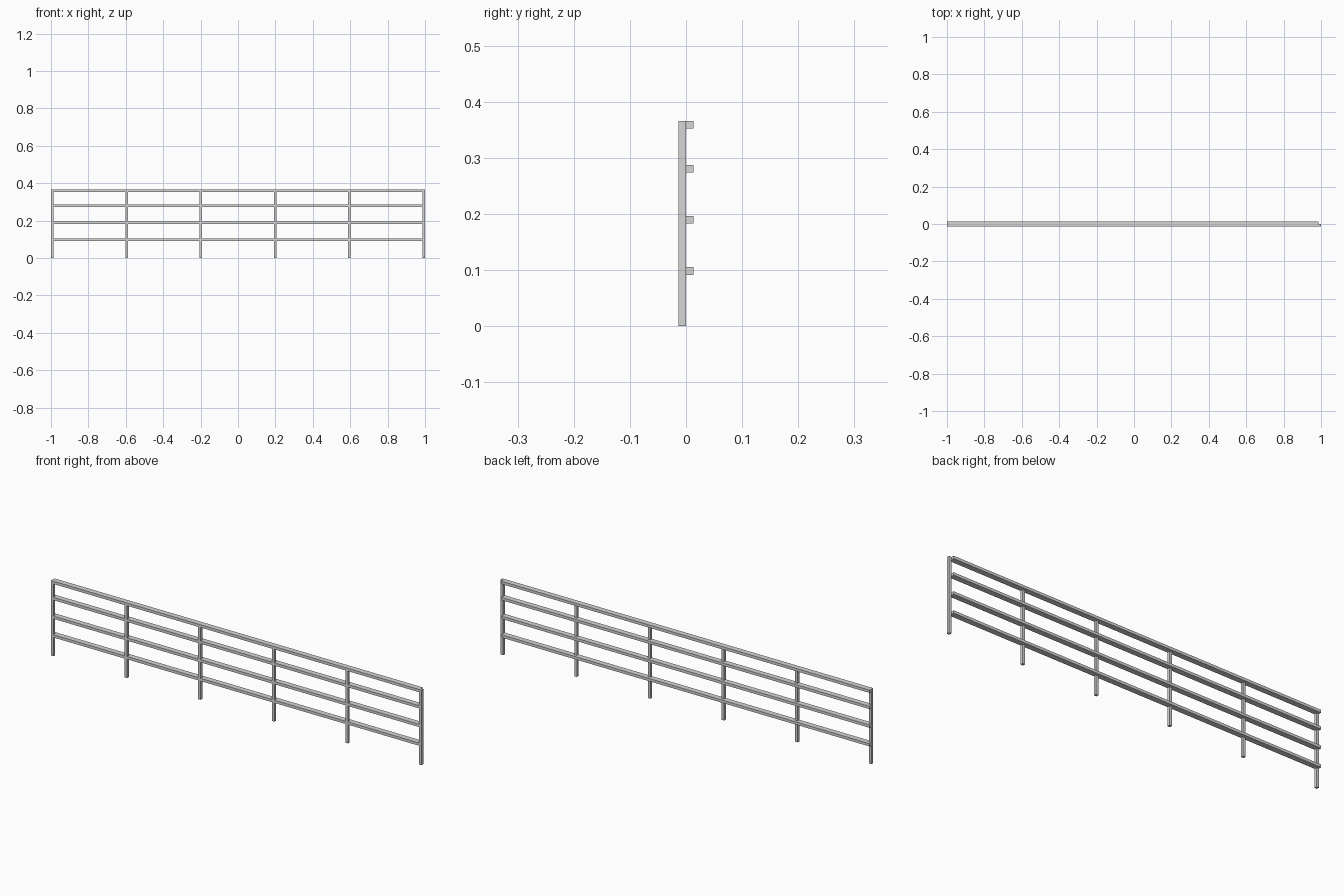
import bpy
import bmesh
from mathutils import Vector

cube = bpy.data.objects.get("Cube")
if cube:
    bpy.data.objects.remove(cube, do_unlink=True)

T = 0.0135        # thickness of the square bars
HEIGHT = 0.366
POSTS = 6

# Single grey finish
grey = bpy.data.materials.new("light_grey")
grey.use_nodes = True
colour = (0.67, 0.67, 0.67, 1)
grey.diffuse_color = colour
grey.node_tree.nodes["Principled BSDF"].inputs["Base Color"].default_value = colour


def box(name, low, high):
    """Flat-shaded box between two corners."""
    low, high = Vector(low), Vector(high)
    bm = bmesh.new()
    bmesh.ops.create_cube(bm, size=1)
    bmesh.ops.scale(bm, vec=high - low, verts=bm.verts)
    bmesh.ops.translate(bm, vec=(low + high) / 2, verts=bm.verts)
    mesh = bpy.data.meshes.new(name)
    bm.to_mesh(mesh)
    bm.free()
    mesh.materials.append(grey)
    obj = bpy.data.objects.new(name, mesh)
    bpy.context.collection.objects.link(obj)
    return obj


# Evenly spaced upright posts on the front side
for i in range(POSTS):
    x = -1 + i * (2 - T) / (POSTS - 1)
    box(f"post_{i + 1}", (x, -T, 0), (x + T, 0, HEIGHT))

# Paired rails: one flush with the posts, one behind, ending at the last post
for i, top in enumerate((0.105, 0.196, 0.287, HEIGHT)):
    for side, y in (("front", -T), ("back", 0)):
        box(f"{side}_rail_{i + 1}", (-1, y, top - T), (1 - T, y + T, top))
